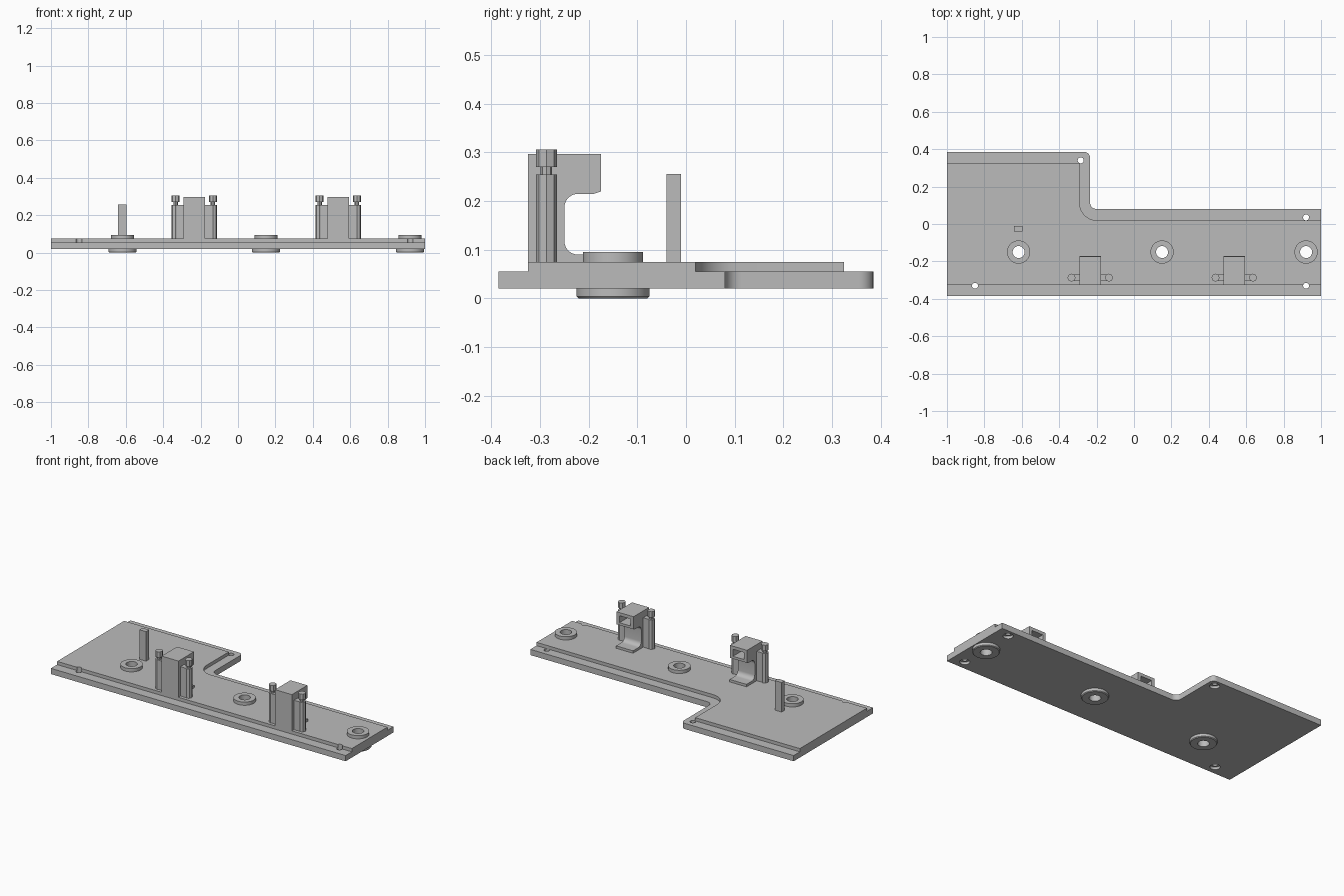
import bpy, bmesh, math
from mathutils import Vector

cube = bpy.data.objects.get("Cube")
if cube:
    bpy.data.objects.remove(cube, do_unlink=True)

grey = bpy.data.materials.new("plain grey")
grey.use_nodes = True
grey.diffuse_color = (0.5, 0.5, 0.5, 1)
grey.node_tree.nodes["Principled BSDF"].inputs["Base Color"].default_value = (0.5, 0.5, 0.5, 1)


def finish(name, bm):
    bmesh.ops.recalc_face_normals(bm, faces=bm.faces)
    mesh = bpy.data.meshes.new(name)
    bm.to_mesh(mesh)
    bm.free()
    mesh.materials.append(grey)
    obj = bpy.data.objects.new(name, mesh)
    bpy.context.collection.objects.link(obj)
    return obj


def outline(corners, steps=8):
    """Right-angled corners (a, b, radius) are rounded; others stay sharp."""
    pts = []
    for i, (a, b, r) in enumerate(corners):
        p = Vector((a, b))
        if not r:
            pts.append(p)
            continue
        u = (Vector(corners[i - 1][:2]) - p).normalized()
        v = (Vector(corners[(i + 1) % len(corners)][:2]) - p).normalized()
        for k in range(steps + 1):
            t = math.pi / 2 * k / steps
            pts.append(p + r * (u + v) - r * (v * math.cos(t) + u * math.sin(t)))
    return pts


def extrude(name, pts, place, depth):
    bm = bmesh.new()
    face = bm.faces.new([bm.verts.new(place(p)) for p in pts])
    new = bmesh.ops.extrude_face_region(bm, geom=[face])["geom"]
    bmesh.ops.translate(bm, vec=depth, verts=[g for g in new if isinstance(g, bmesh.types.BMVert)])
    return finish(name, bm)


def box(name, x0, x1, y0, y1, z0, z1):
    pts = [(x0, y0), (x1, y0), (x1, y1), (x0, y1)]
    return extrude(name, pts, lambda p: (p[0], p[1], z0), (0, 0, z1 - z0))


def cylinder(name, x, y, r, z0, z1, sides=32):
    pts = [(x + r * math.cos(k * math.tau / sides), y + r * math.sin(k * math.tau / sides))
           for k in range(sides)]
    return extrude(name, pts, lambda p: (p[0], p[1], z0), (0, 0, z1 - z0))


def lathe(name, profile, x, y, sides=48):
    bm = bmesh.new()
    rings = [[bm.verts.new((x + r * math.cos(k * math.tau / sides),
                            y + r * math.sin(k * math.tau / sides), z))
              for r, z in profile] for k in range(sides)]
    n = len(profile)
    for k in range(sides):
        a, b = rings[k], rings[(k + 1) % sides]
        for j in range(n):
            bm.faces.new((a[j], b[j], b[(j + 1) % n], a[(j + 1) % n]))
    return finish(name, bm)


def cut(obj, cutters):
    for c in cutters:
        c.hide_render = True
        mod = obj.modifiers.new("cut", "BOOLEAN")
        mod.operation, mod.solver, mod.object = "DIFFERENCE", "EXACT", c
    deps = bpy.context.evaluated_depsgraph_get()
    mesh = bpy.data.meshes.new_from_object(obj.evaluated_get(deps))
    obj.modifiers.clear()
    obj.data = mesh


parts = []

# Stepped L-shaped plate
lower = [(-1, -0.385, 0), (1, -0.385, 0), (1, 0.08, 0), (-0.235, 0.08, 0.035),
         (-0.235, 0.385, 0.03), (-1, 0.385, 0)]
upper = [(-1, -0.325, 0), (1, -0.325, 0), (1, 0.02, 0), (-0.29, 0.02, 0.09),
         (-0.29, 0.325, 0), (-1, 0.325, 0)]
base = extrude("base_plate", outline(lower), lambda p: (p[0], p[1], 0.02), (0, 0, 0.035))
step = extrude("raised_plate", outline(upper), lambda p: (p[0], p[1], 0.055), (0, 0, 0.02))
parts += [base, step]

# Screw holes with counterbores below, and openings for the bosses
screws = [(-0.285, 0.34), (0.92, 0.035), (-0.85, -0.33), (0.92, -0.33)]
bosses = [(-0.617, -0.15), (0.15, -0.15), (0.92, -0.15)]
holes = [cylinder("screw_cutter", x, y, 0.016, -0.1, 0.2, 24) for x, y in screws]
holes += [cylinder("boss_cutter", x, y, 0.045, -0.1, 0.2) for x, y in bosses]
bores = [cylinder("bore_cutter", x, y, 0.028, -0.1, 0.036) for x, y in screws]
cut(base, holes + bores)
cut(step, holes)
for c in holes + bores:
    bpy.data.objects.remove(c, do_unlink=True)

# Round bosses through the plate
ring = [(0.032, 0), (0.071, 0), (0.075, 0.004), (0.075, 0.0201), (0.05, 0.0201),
        (0.05, 0.0749), (0.062, 0.0749), (0.062, 0.095), (0.032, 0.095)]
for i, (x, y) in enumerate(bosses):
    parts.append(lathe(f"boss_{i + 1}", ring, x, y))

# Single upright post
parts.append(box("post", -0.642, -0.596, -0.04, -0.01, 0.075, 0.256))

# Hooked clip towers, each with a pair of notched side pegs
hook = [(-0.325, 0.075, 0), (-0.17, 0.075, 0), (-0.17, 0.09, 0), (-0.25, 0.09, 0.028),
        (-0.25, 0.215, 0.028), (-0.19, 0.215, 0), (-0.175, 0.22, 0),
        (-0.175, 0.297, 0), (-0.325, 0.297, 0)]
for side, cx in (("right", -0.234), ("left", 0.536)):
    tower = extrude(f"{side}_clip", outline(hook),
                    lambda p: (cx - 0.0575, p[0], p[1]), (0.115, 0, 0))
    pocket = box("pocket_cutter", cx - 0.038, cx + 0.038, -0.29, -0.1, 0.235, 0.278)
    cut(tower, [pocket])
    bpy.data.objects.remove(pocket, do_unlink=True)
    parts.append(tower)
    for s, label in ((-1, "outer"), (1, "inner")):
        px, py = cx + s * 0.1, -0.287
        name = f"{side}_{label}"
        web = sorted((cx + s * 0.0575, px))
        parts.append(box(name + "_web", *web, py - 0.018, py + 0.018, 0.075, 0.255))
        parts.append(cylinder(name + "_column", px, py, 0.0215, 0.075, 0.255, 8))
        parts.append(cylinder(name + "_neck", px, py, 0.012, 0.255, 0.27, 8))
        parts.append(cylinder(name + "_head", px, py, 0.0215, 0.27, 0.306, 8))

# Smooth the round walls, keep the edges sharp
bpy.ops.object.select_all(action="DESELECT")
for p in parts:
    p.select_set(True)
bpy.context.view_layer.objects.active = base
bpy.ops.object.shade_smooth_by_angle(angle=math.radians(30))
